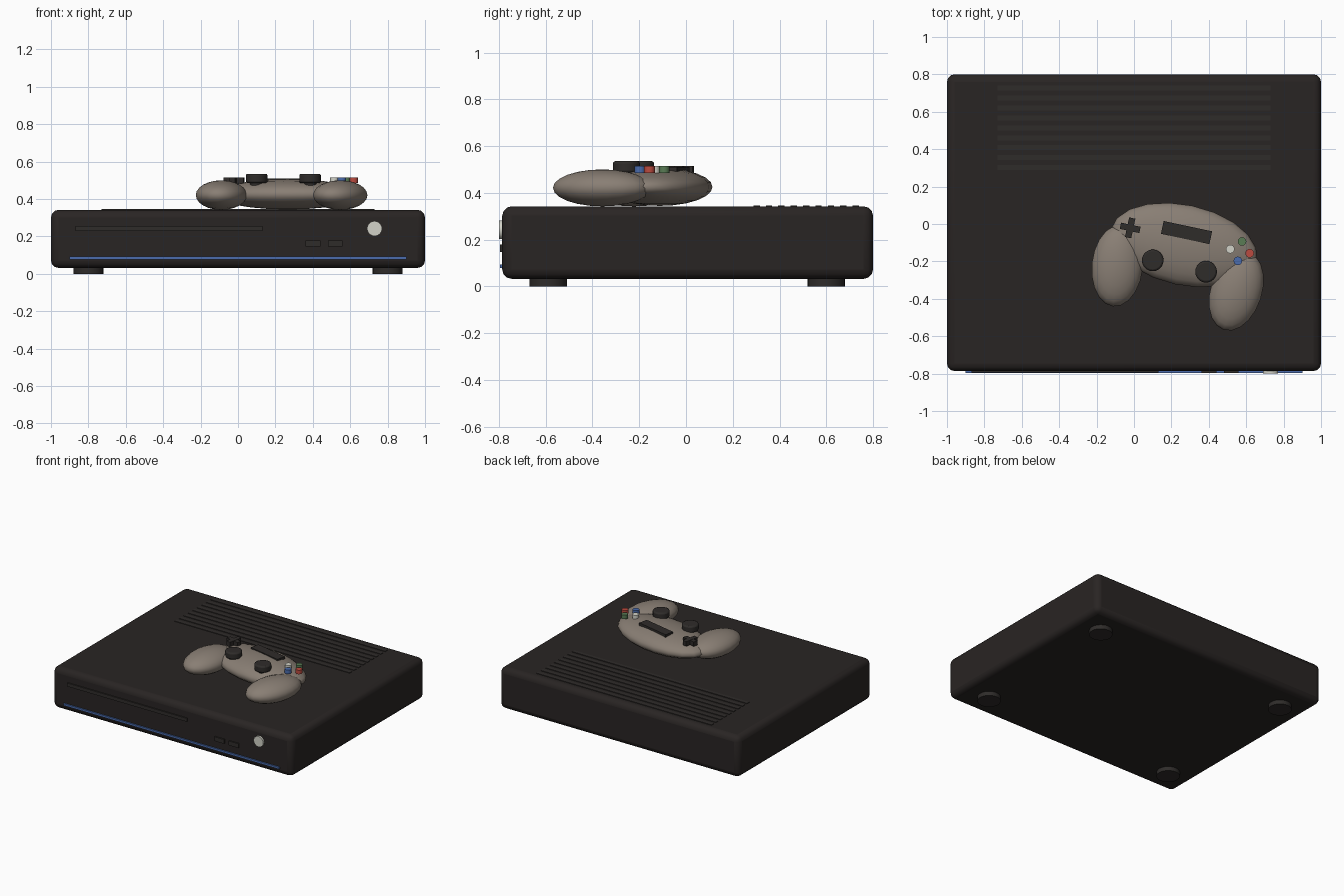
import bpy, math
from mathutils import Matrix, Vector

if "Cube" in bpy.data.objects:
    bpy.data.objects.remove(bpy.data.objects["Cube"])

def mat(name, r, g, b):
    m = bpy.data.materials.new(name)
    m.diffuse_color = (r, g, b, 1)
    m.use_nodes = True
    m.node_tree.nodes["Principled BSDF"].inputs["Base Color"].default_value = m.diffuse_color
    return m

BLACK = mat("charcoal", .022, .018, .017)
TRIM = mat("dark_trim", .028, .025, .023)
SHELL = mat("warm_grey", .25, .21, .175)
BLUE = mat("blue", .07, .15, .42)
RED = mat("red", .5, .07, .05)
GREEN = mat("green", .1, .2, .09)
WHITE = mat("off_white", .65, .65, .58)

def finish(name, m, bevel=0, segs=2, smooth=True):
    o = bpy.context.object
    o.name = name
    o.data.materials.append(m)
    if bevel:
        b = o.modifiers.new("bevel", "BEVEL")
        b.width, b.segments, b.limit_method = bevel, segs, "ANGLE"
    if smooth:
        bpy.ops.object.shade_smooth_by_angle(angle=math.radians(35))
    return o

def box(name, loc, size, m, rot=0, bevel=0, segs=2):
    bpy.ops.mesh.primitive_cube_add(size=1, location=loc, rotation=(0, 0, rot))
    bpy.context.object.scale = size
    bpy.ops.object.transform_apply(location=False, rotation=False, scale=True)
    return finish(name, m, bevel, segs)

def cyl(name, loc, r, h, m, rx=0, bevel=0, verts=24):
    bpy.ops.mesh.primitive_cylinder_add(vertices=verts, radius=r, depth=h,
                                        location=loc, rotation=(rx, 0, 0))
    return finish(name, m, bevel)

def ellipsoid(name, loc, radii, m, rot):
    bpy.ops.mesh.primitive_uv_sphere_add(segments=20, ring_count=12, radius=1,
                                         location=loc, rotation=(0, 0, rot))
    bpy.context.object.scale = radii
    bpy.ops.object.transform_apply(location=False, rotation=False, scale=True)
    o = finish(name, m, smooth=False)
    bpy.ops.object.shade_smooth()
    return o

# Console case and feet
box("console_case", (0, .007, .187), (2, 1.586, .31), BLACK, bevel=.04, segs=3)
for sx in (-.8, .8):
    for y in (-.59, .6):
        cyl("foot", (sx, y, .025), .08, .05, TRIM)

# Raised vent slats on the top
for i in range(9):
    box("vent_slat", (0, .302 + i * .053, .339), (1.46, .027, .014), TRIM)

# Front panel: disc slot, light strip, ports and power button
box("disc_slot", (-.37, -.785, .242), (1, .02, .026), TRIM)
box("light_strip", (0, -.785, .085), (1.8, .022, .015), BLUE)
for x in (.4, .52):
    box("port", (x, -.785, .163), (.08, .022, .032), TRIM)
cyl("power_button", (.73, -.785, .242), .04, .03, WHITE, rx=math.pi / 2)

# Controller, placed in its own turned frame
TURN = math.radians(-12)
FRAME = Matrix.Translation((.273, -.083, 0)) @ Matrix.Rotation(TURN, 4, 'Z')

def at(u, v, z):
    return FRAME @ Vector((u, v, z))

ellipsoid("controller_body", at(0, -.03, .425), (.40, .215, .081), SHELL, TURN)
for s in (-1, 1):
    # Grip
    ellipsoid("controller_grip", at(s * .325, -.212, .421), (.137, .219, .079), SHELL,
              TURN - s * math.radians(6))
    # Thumb stick
    cyl("stick_stem", at(s * .146, -.145, .47), .035, .06, TRIM)
    cyl("stick_cap", at(s * .146, -.145, .51), .058, .05, TRIM, bevel=.01)

# Touch pad and direction pad
box("touch_pad", at(0, .038, .495), (.265, .07, .032), TRIM, TURN)
box("direction_pad_across", at(-.3, 0, .497), (.107, .034, .034), TRIM, TURN)
box("direction_pad_along", at(-.3, 0, .4975), (.034, .107, .035), TRIM, TURN)

# Face buttons
for name, du, dv, m in (("right", 1, 0, RED), ("left", -1, 0, WHITE),
                        ("upper", 0, 1, GREEN), ("lower", 0, -1, BLUE)):
    cyl("face_button_" + name, at(.3 + du * .053, dv * .053, .5), .023, .03, m, verts=16)
